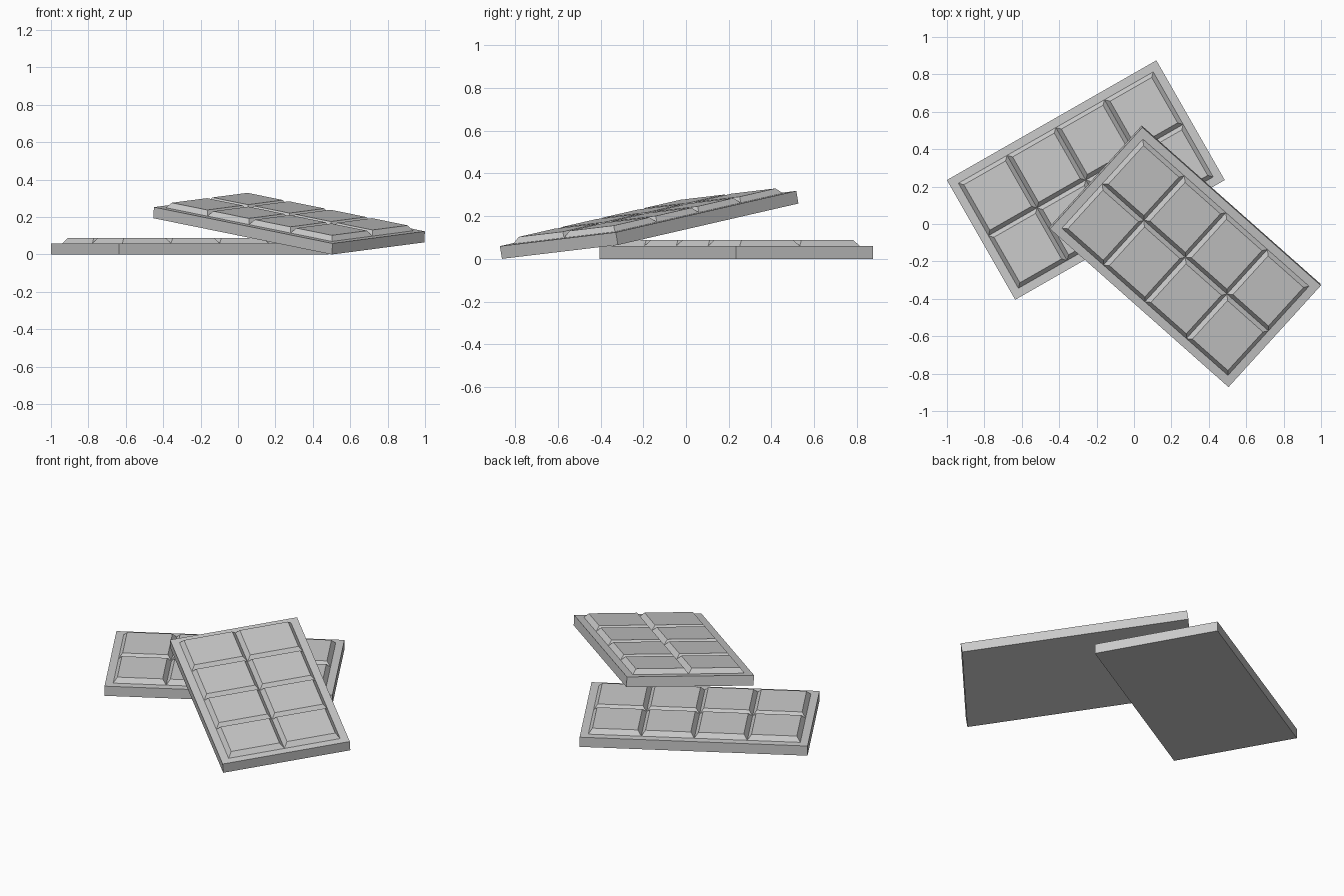
import bpy, bmesh
from math import radians
from mathutils import Matrix, Vector

if "Cube" in bpy.data.objects:
    bpy.data.objects.remove(bpy.data.objects["Cube"])

LENGTH, WIDTH, BASE = 1.29, 0.737, 0.06
MARGIN, BEVEL, RAISE = 0.045, 0.031, 0.028
COLS, ROWS = 4, 2


def steps(size, count):
    # border, evenly spaced squares, border
    pitch = (size - 2 * MARGIN) / count
    return [0] + [MARGIN + i * pitch for i in range(count + 1)] + [size]


def chocolate_bar(name, matrix):
    bm = bmesh.new()
    xs, ys = steps(LENGTH, COLS), steps(WIDTH, ROWS)
    grid = [[bm.verts.new((x, y, BASE)) for y in ys] for x in xs]
    squares = []
    for i in range(len(xs) - 1):
        for j in range(len(ys) - 1):
            f = bm.faces.new((grid[i][j], grid[i + 1][j],
                              grid[i + 1][j + 1], grid[i][j + 1]))
            if 0 < i <= COLS and 0 < j <= ROWS:
                squares.append(f)
    # slab sides and underside
    rim = [e for e in bm.edges if e.is_boundary]
    ext = bmesh.ops.extrude_edge_only(bm, edges=rim)["geom"]
    for v in ext:
        if isinstance(v, bmesh.types.BMVert):
            v.co.z = 0
    bmesh.ops.holes_fill(bm, edges=[e for e in bm.edges if e.is_boundary], sides=0)
    bmesh.ops.recalc_face_normals(bm, faces=bm.faces[:])
    # raised squares with sloped edges
    bmesh.ops.inset_individual(bm, faces=squares, thickness=BEVEL, depth=0)
    for v in {v for f in squares for v in f.verts}:
        v.co.z = BASE + RAISE
    mesh = bpy.data.meshes.new(name)
    bm.to_mesh(mesh)
    bm.free()
    obj = bpy.data.objects.new(name, mesh)
    bpy.context.collection.objects.link(obj)
    obj.matrix_world = matrix
    return obj


# bar lying flat
chocolate_bar("flat_bar", Matrix.Translation((-0.635, -0.405, 0))
              @ Matrix.Rotation(radians(29.74), 4, 'Z'))

# bar leaning on top of the first: its near corner touches the ground
along = Vector((-0.743, 0.658, 0.151)).normalized()
across = Vector((-0.67, -0.737, -0.088))
across = (across - along * across.dot(along)).normalized()
up = along.cross(across)
corner = Vector((0.502, -0.862, 0)) - across * WIDTH
lean = Matrix((along, across, up)).transposed().to_4x4()
chocolate_bar("leaning_bar", Matrix.Translation(corner) @ lean)

# the flat bar's corner is its lower left: shift so its lowest width edge matches
